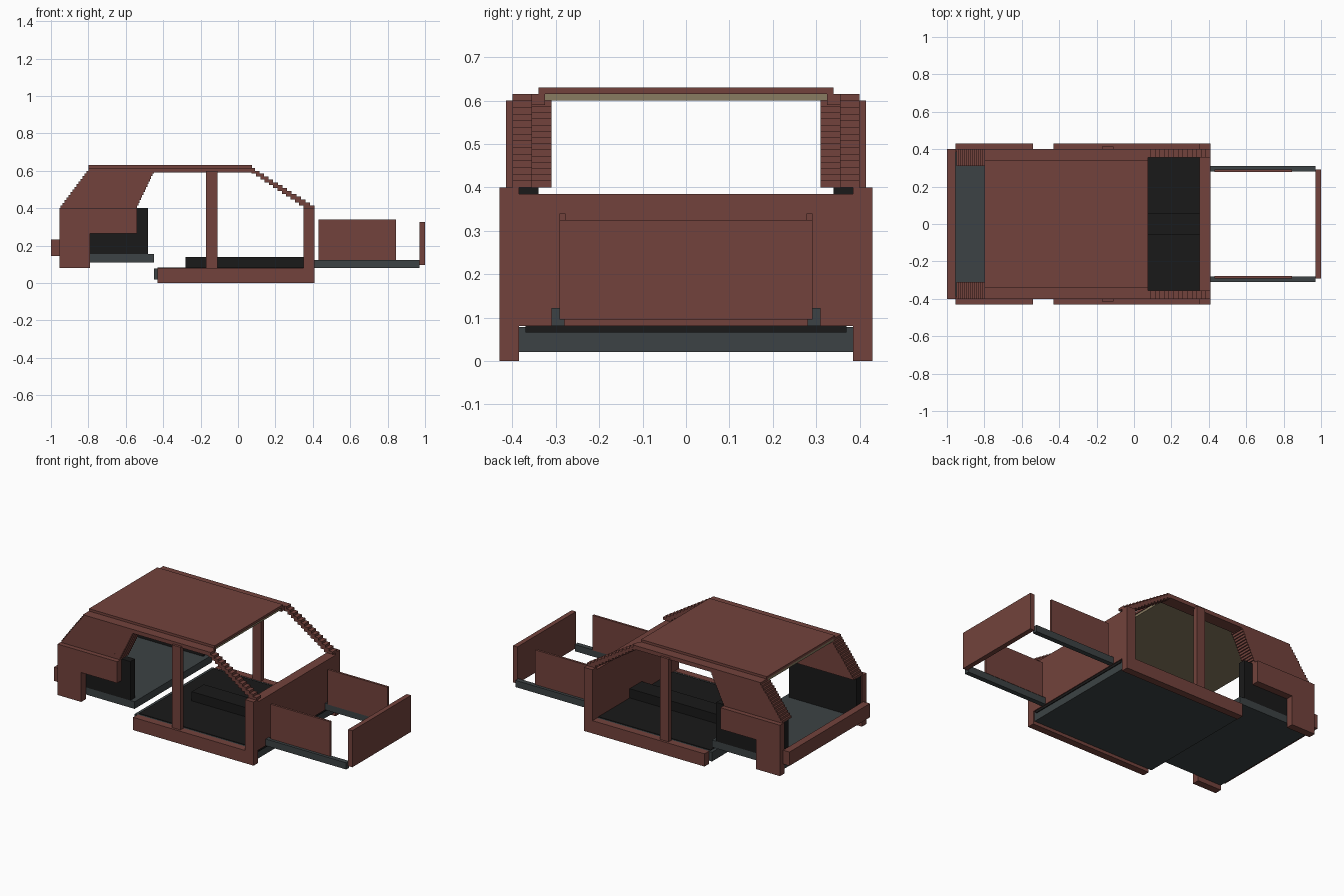
import bpy
import bmesh

if "Cube" in bpy.data.objects:
    bpy.data.objects.remove(bpy.data.objects["Cube"])


def material(name, rgb):
    m = bpy.data.materials.new(name)
    m.diffuse_color = (*rgb, 1.0)
    m.use_nodes = True
    m.node_tree.nodes["Principled BSDF"].inputs["Base Color"].default_value = m.diffuse_color
    return m


PAINT = material("body_paint", (0.17, 0.055, 0.045))
STEEL = material("grey_steel", (0.045, 0.055, 0.058))
BLACK = material("black_trim", (0.010, 0.010, 0.010))
LINER = material("headliner_cloth", (0.25, 0.20, 0.12))


def add_box(bm, x, y, z):
    v = [bm.verts.new((a, b, c)) for a in x for b in y for c in z]
    for f in ((0, 1, 3, 2), (4, 6, 7, 5), (0, 4, 5, 1),
              (2, 3, 7, 6), (0, 2, 6, 4), (1, 5, 7, 3)):
        bm.faces.new([v[i] for i in f])


def part(name, mat, *boxes):
    """One object from axis-aligned boxes given as (x range, y range, z range)."""
    bm = bmesh.new()
    for b in boxes:
        add_box(bm, *b)
    mesh = bpy.data.meshes.new(name)
    bm.to_mesh(mesh)
    bm.free()
    mesh.materials.append(mat)
    obj = bpy.data.objects.new(name, mesh)
    bpy.context.collection.objects.link(obj)
    return obj


def pair(name, mat, *boxes):
    """The same part on the left and right sides."""
    for side, s in (("right", -1), ("left", 1)):
        part(f"{side}_{name}", mat,
             *[(x, tuple(sorted((s * y[0], s * y[1]))), z) for x, y, z in boxes])


def stepped(y, z, lower, upper, steps):
    """Stack of slabs whose x range slides from lower to upper."""
    dz = (z[1] - z[0]) / steps
    out = []
    for i in range(steps):
        t = i / (steps - 1)
        x = tuple(a + (b - a) * t for a, b in zip(lower, upper))
        out.append((x, y, (z[0] + i * dz, z[0] + (i + 1) * dz)))
    return out


# Cabin floor, carpet and centre tunnel
part("cabin_floor", STEEL, ((-0.45, 0.40), (-0.385, 0.385), (0.02, 0.078)))
part("carpet", BLACK, ((-0.43, 0.405), (-0.37, 0.37), (0.065, 0.082)))
part("centre_tunnel", BLACK, ((-0.28, 0.35), (-0.06, 0.06), (0.08, 0.14)))

# Boot floor, wheel arches and rear panel
part("boot_floor", STEEL, ((-0.955, -0.45), (-0.385, 0.385), (0.11, 0.155)))
pair("inner_wheel_arch", BLACK, ((-0.95, -0.48), (0.34, 0.385), (0.155, 0.40)))
part("rear_panel", PAINT, ((-1.0, -0.955), (-0.40, 0.40), (0.145, 0.232)))

# Body sides
pair("sill", PAINT, ((-0.43, 0.41), (0.385, 0.43), (0.0, 0.08)))
pair("quarter_panel", PAINT,
     ((-0.955, -0.79), (0.385, 0.43), (0.08, 0.265)),
     ((-0.955, -0.54), (0.385, 0.43), (0.265, 0.40)))
pair("hinge_post", PAINT, ((0.35, 0.41), (0.385, 0.43), (0.08, 0.40)))
pair("middle_pillar", PAINT, ((-0.17, -0.11), (0.385, 0.415), (0.08, 0.60)))
pair("rear_pillar", PAINT,
     *stepped((0.31, 0.40), (0.40, 0.60), (-0.95, -0.54), (-0.81, -0.45), 14))
pair("windscreen_pillar", PAINT,
     *stepped((0.355, 0.40), (0.40, 0.615), (0.35, 0.41), (0.05, 0.09), 14))

# Bulkhead
part("bulkhead", PAINT, ((0.35, 0.41), (-0.385, 0.385), (0.08, 0.385)))

# Roof
part("roof_skin", PAINT, ((-0.80, 0.075), (-0.34, 0.34), (0.615, 0.63)))
part("headliner", LINER, ((-0.80, 0.07), (-0.325, 0.325), (0.60, 0.615)))
pair("roof_rail", PAINT, ((-0.80, 0.075), (0.325, 0.40), (0.59, 0.615)))

# Engine bay
pair("chassis_rail", STEEL, ((0.41, 0.97), (0.28, 0.31), (0.08, 0.122)))
pair("inner_wing", PAINT, ((0.43, 0.845), (0.278, 0.292), (0.12, 0.34)))
part("front_panel", PAINT, ((0.97, 1.0), (-0.292, 0.292), (0.095, 0.325)))
